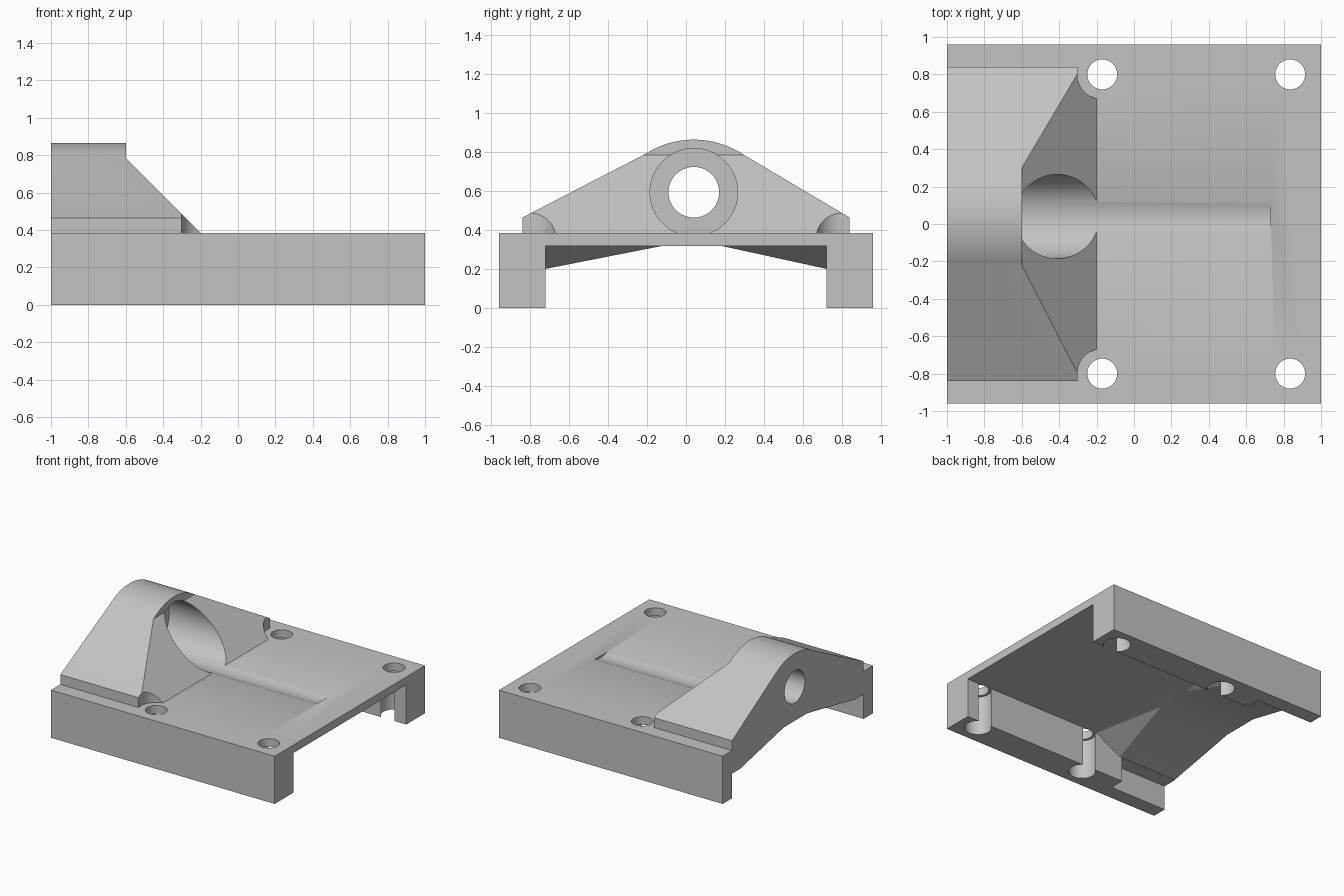
import bpy, bmesh, math
from mathutils import Matrix, Vector

if "Cube" in bpy.data.objects:
    bpy.data.objects.remove(bpy.data.objects["Cube"], do_unlink=True)

grey = bpy.data.materials.new("plain grey")
grey.use_nodes = True
colour = (0.55, 0.55, 0.55, 1)
grey.diffuse_color = colour
grey.node_tree.nodes["Principled BSDF"].inputs["Base Color"].default_value = colour


def finish(name, bm):
    bmesh.ops.recalc_face_normals(bm, faces=bm.faces)
    mesh = bpy.data.meshes.new(name)
    bm.to_mesh(mesh)
    bm.free()
    mesh.materials.append(grey)
    obj = bpy.data.objects.new(name, mesh)
    bpy.context.collection.objects.link(obj)
    return obj


def box(name, x, y, z):
    bm = bmesh.new()
    bmesh.ops.create_cube(bm, size=1)
    for v in bm.verts:
        v.co = [lo + (c + 0.5) * (hi - lo) for c, (lo, hi) in zip(v.co, (x, y, z))]
    return finish(name, bm)


def prism(name, points, direction):
    """Extrude a planar outline along a direction."""
    bm = bmesh.new()
    face = bm.faces.new([bm.verts.new(p) for p in points])
    new = bmesh.ops.extrude_face_region(bm, geom=[face])["geom"]
    bmesh.ops.translate(bm, vec=direction, verts=[g for g in new if isinstance(g, bmesh.types.BMVert)])
    return finish(name, bm)


def cylinder(name, start, end, radius):
    a, b = Vector(start), Vector(end)
    bm = bmesh.new()
    turn = (b - a).to_track_quat('Z', 'Y').to_matrix().to_4x4()
    bmesh.ops.create_cone(bm, cap_ends=True, segments=64, radius1=radius, radius2=radius,
                          depth=(b - a).length, matrix=Matrix.Translation((a + b) / 2) @ turn)
    return finish(name, bm)


def combine(target, tool, operation='DIFFERENCE'):
    mod = target.modifiers.new(tool.name, 'BOOLEAN')
    mod.operation, mod.solver, mod.object = operation, 'EXACT', tool
    bpy.context.view_layer.objects.active = target
    bpy.ops.object.modifier_apply(modifier=mod.name)
    bpy.data.objects.remove(tool, do_unlink=True)


# Base plate with a channel underneath
body = box("mounting_bracket", (-1, 1), (-0.96, 0.96), (0, 0.385))
combine(body, box("channel", (-1.1, 1.1), (-0.72, 0.72), (-0.1, 0.32)))

# Rounded housing with a sloping front
BORE_Y, BORE_Z = 0.04, 0.595
outline = [(-1, -0.84, 0.35), (-1, -0.84, 0.465)]
for i in range(25):
    a = math.radians(-33 + 66 * i / 24)
    outline.append((-1, BORE_Y + 0.46 * math.sin(a), 0.405 + 0.46 * math.cos(a)))
outline += [(-1, 0.84, 0.465), (-1, 0.84, 0.35)]
housing = prism("housing", outline, (0.8, 0, 0))
slope = [(-0.6, -1, 1.1), (-0.6, -1, 0.785), (-0.1, -1, 0.285), (-0.1, -1, 1.1)]
combine(housing, prism("slope", slope, (0, 2, 0)))

# Screw head clearance at the housing corners
for s in (-1, 1):
    combine(housing, cylinder("clearance", (-0.17, s * 0.8, 0.3), (-0.17, s * 0.8, 0.9), 0.133))
    combine(housing, box("corner", (-0.303, 0), sorted((s * 0.8, s * 1)), (0.3, 0.9)))
combine(body, housing, 'UNION')

# Sloping ribs under the housing, with thinner walls beside them
for s, inner in ((-1, -0.12), (1, 0.18)):
    bm = bmesh.new()
    for x_side, x_inner, x_low in ((-1, -1, -1), (-0.24, -0.36, -0.47)):
        for p in ((x_side, s * 0.73, 0.32), (x_side, s * 0.73, 0.34), (x_inner, inner, 0.32),
                  (x_inner, inner, 0.34), (x_low, s * 0.73, 0.2)):
            bm.verts.new(p)
    bmesh.ops.convex_hull(bm, input=bm.verts)
    combine(body, finish("rib", bm), 'UNION')
    combine(body, box("thin_wall", (-1.1, -0.49), sorted((s * 0.6, s * 0.84)), (-0.1, 0.199)))

# Screw holes, wider below the plate
for x in (-0.17, 0.835):
    for y in (-0.8, 0.8):
        combine(body, cylinder("screw_hole", (x, y, -0.1), (x, y, 0.5), 0.08))
        combine(body, cylinder("wide_hole", (x, y, -0.1), (x, y, 0.32), 0.1))

# Stepped bore, running out as a shallow groove in the plate
combine(body, cylinder("bore", (-0.8, BORE_Y, BORE_Z), (0.73, BORE_Y, BORE_Z), 0.225))
combine(body, cylinder("shaft_hole", (-1.1, BORE_Y, BORE_Z), (-0.7, BORE_Y, BORE_Z), 0.13))

bpy.ops.object.select_all(action='DESELECT')
body.select_set(True)
bpy.context.view_layer.objects.active = body
bpy.ops.object.shade_smooth_by_angle(angle=math.radians(25))
